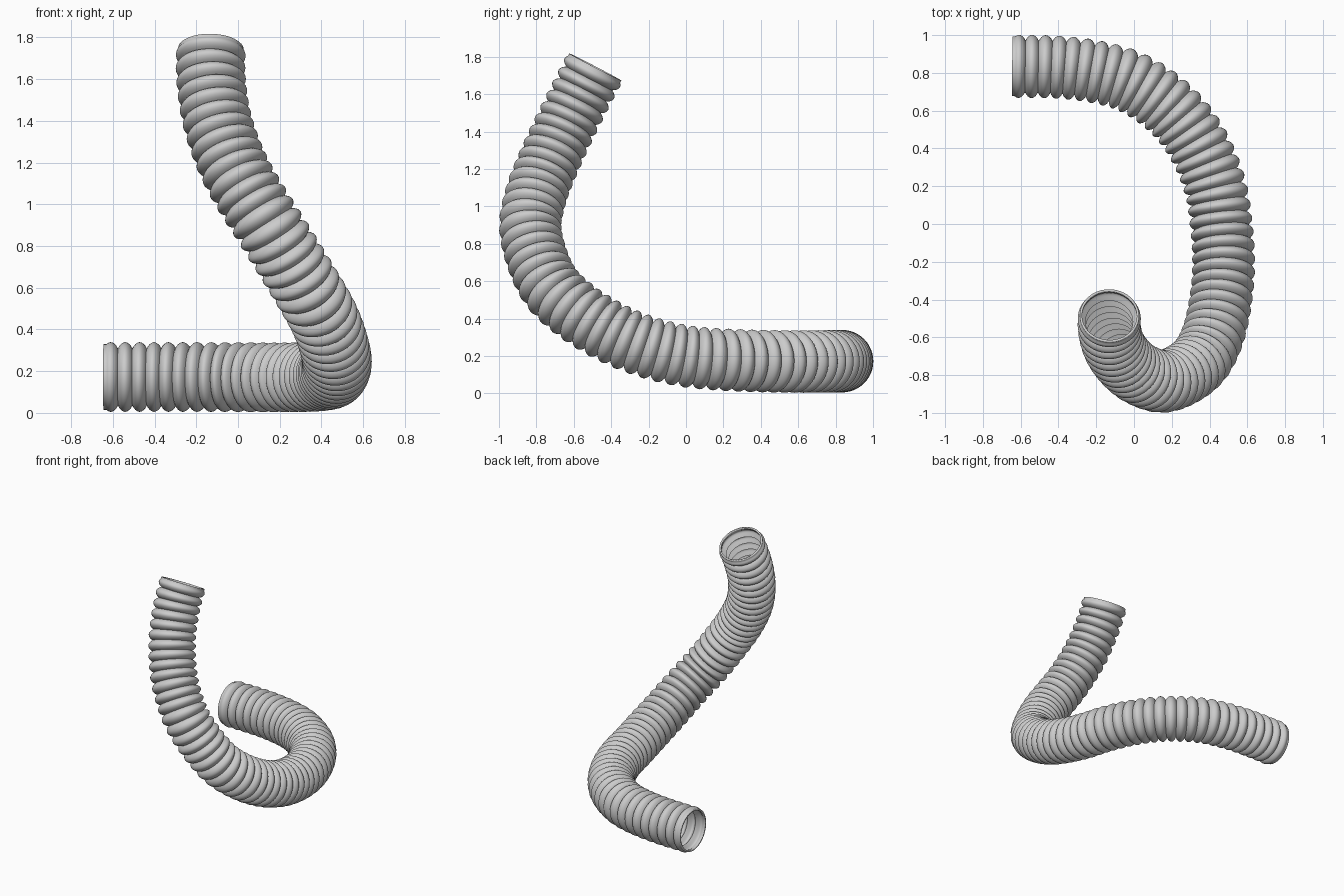
import bpy, bmesh, math
from mathutils import Vector

if "Cube" in bpy.data.objects:
    bpy.data.objects.remove(bpy.data.objects["Cube"])

# Centre line of the hose
PATH = [Vector(p) for p in [
    (-0.645, 0.835, 0.172), (-0.40, 0.83, 0.172), (-0.20, 0.805, 0.172), (0.0, 0.745, 0.171),
    (0.20, 0.605, 0.17), (0.34, 0.42, 0.172), (0.43, 0.20, 0.18), (0.462, 0.0, 0.198),
    (0.475, -0.20, 0.245), (0.46, -0.40, 0.325), (0.415, -0.60, 0.45), (0.33, -0.745, 0.60),
    (0.17, -0.832, 0.86), (0.05, -0.805, 1.05), (-0.03, -0.75, 1.20), (-0.10, -0.66, 1.40),
    (-0.13, -0.56, 1.60), (-0.13, -0.485, 1.745)]]
RIBS, STEPS, SIDES = 55, 10, 48
R_VALLEY, R_DEPTH, WALL = 0.137, 0.030, 0.012


def spline(points, n):
    """Smooth Catmull-Rom samples through the points."""
    pts = [2 * points[0] - points[1]] + points + [2 * points[-1] - points[-2]]
    out = []
    for i in range(1, len(pts) - 2):
        a, b, c, d = pts[i - 1:i + 3]
        for k in range(n):
            t = k / n
            out.append(0.5 * (2 * b + (c - a) * t + (2 * a - 5 * b + 4 * c - d) * t * t
                              + (3 * b - a - 3 * c + d) * t ** 3))
    return out + [points[-1]]


def resample(points, n):
    """n + 1 points at even spacing along a polyline."""
    dist = [0.0]
    for a, b in zip(points, points[1:]):
        dist.append(dist[-1] + (b - a).length)
    out, j = [], 0
    for i in range(n + 1):
        s = dist[-1] * i / n
        while j < len(points) - 2 and dist[j + 1] < s:
            j += 1
        out.append(points[j].lerp(points[j + 1], (s - dist[j]) / (dist[j + 1] - dist[j])))
    return out


n = RIBS * STEPS
line = resample(spline(PATH, 40), n)
for _ in range(60):  # even out the bends
    line = [line[0]] + [(a + 2 * b + c) / 4 for a, b, c in zip(line, line[1:], line[2:])] + [line[-1]]

# Corrugated tube: rings with a scalloped radius swept along the line
bm = bmesh.new()
side = Vector((0, 0, 1))
prev = None
for i, p in enumerate(line):
    tan = (line[min(i + 3, n)] - line[max(i - 3, 0)]).normalized()
    side = (side - tan * side.dot(tan)).normalized()
    up = tan.cross(side)
    u = min(max(i, 2), n - 2) / STEPS
    r = R_VALLEY + R_DEPTH * abs(math.sin(math.pi * u)) ** 0.75
    ring = []
    for k in range(SIDES):
        a = 2 * math.pi * k / SIDES
        ring.append(bm.verts.new(p + r * (side * math.cos(a) + up * math.sin(a))))
    if prev:
        for k in range(SIDES):
            m = (k + 1) % SIDES
            bm.faces.new((prev[k], prev[m], ring[m], ring[k]))
    prev = ring

mesh = bpy.data.meshes.new("corrugated_hose")
bm.to_mesh(mesh)
bm.free()
hose = bpy.data.objects.new("corrugated_hose", mesh)
bpy.context.collection.objects.link(hose)

# Wall thickness, grown inward
solid = hose.modifiers.new("wall", 'SOLIDIFY')
solid.thickness = WALL
solid.offset = -1

bpy.context.view_layer.objects.active = hose
hose.select_set(True)
bpy.ops.object.shade_smooth_by_angle(angle=math.radians(50))
